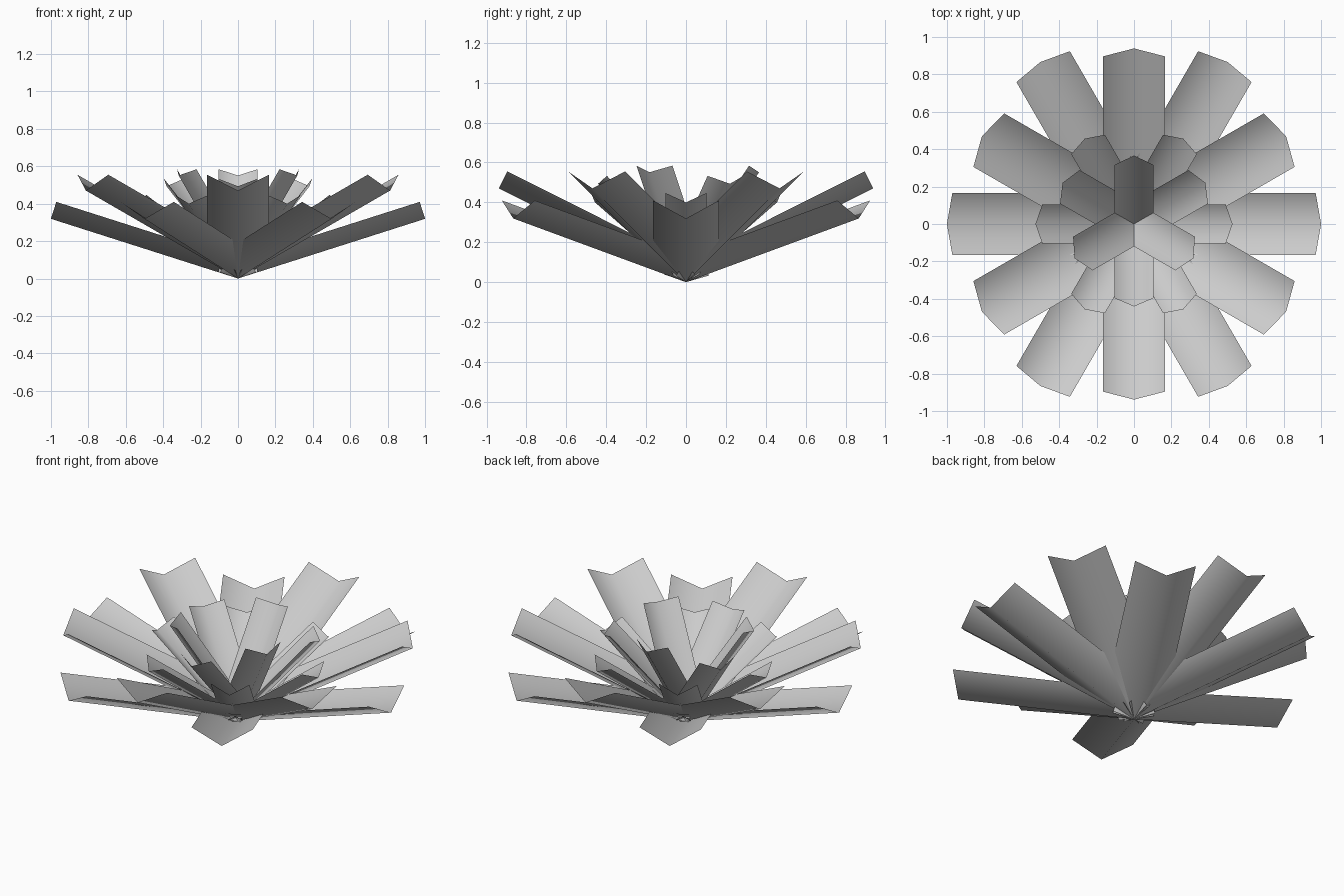
import bpy
import bmesh
from math import radians
from mathutils import Matrix

cube = bpy.data.objects.get("Cube")
if cube:
    bpy.data.objects.remove(cube)

# Single plain grey
GREY = (0.6, 0.6, 0.6, 1.0)
grey = bpy.data.materials.new("leaf_grey")
grey.use_nodes = True
grey.diffuse_color = GREY
grey.node_tree.nodes["Principled BSDF"].inputs["Base Color"].default_value = GREY

LENGTH, HALF_WIDTH, RISE = 1.05, 0.165, 0.095


def make_leaf_mesh():
    """A strip along +x, folded into a shallow V along its middle."""
    bm = bmesh.new()
    profile = [(-HALF_WIDTH, RISE), (0, 0), (HALF_WIDTH, RISE)]
    base = [bm.verts.new((0, y, z)) for y, z in profile]
    tip = [bm.verts.new((LENGTH, y, z)) for y, z in profile]
    for i in range(2):
        face = bm.faces.new((base[i], tip[i], tip[i + 1], base[i + 1]))
        face.smooth = True
    mesh = bpy.data.meshes.new("folded_leaf")
    bm.to_mesh(mesh)
    bm.free()
    mesh.materials.append(grey)
    return mesh


leaf_mesh = make_leaf_mesh()


def ring(name, count, start, tilt, scale):
    """Leaves spread evenly round the root, each raised by the tilt angle."""
    for i in range(count):
        leaf = bpy.data.objects.new(f"{name}_{i + 1}", leaf_mesh)
        turn = Matrix.Rotation(radians(start + 360 * i / count), 4, "Z")
        lift = Matrix.Rotation(radians(-tilt), 4, "Y")
        leaf.matrix_world = turn @ lift @ Matrix.Scale(scale, 4)
        bpy.context.collection.objects.link(leaf)


# Large outer leaves, low and raised in turn
ring("outer_low_leaf", 6, 0, 17.7, 1)
ring("outer_raised_leaf", 6, 30, 26.6, 1)

# Small inner leaves, steeper towards the middle
ring("inner_low_leaf", 6, 0, 37.2, 0.63)
ring("inner_raised_leaf", 3, 30, 48.2, 0.63)
ring("centre_leaf", 3, 90, 56.4, 0.63)
